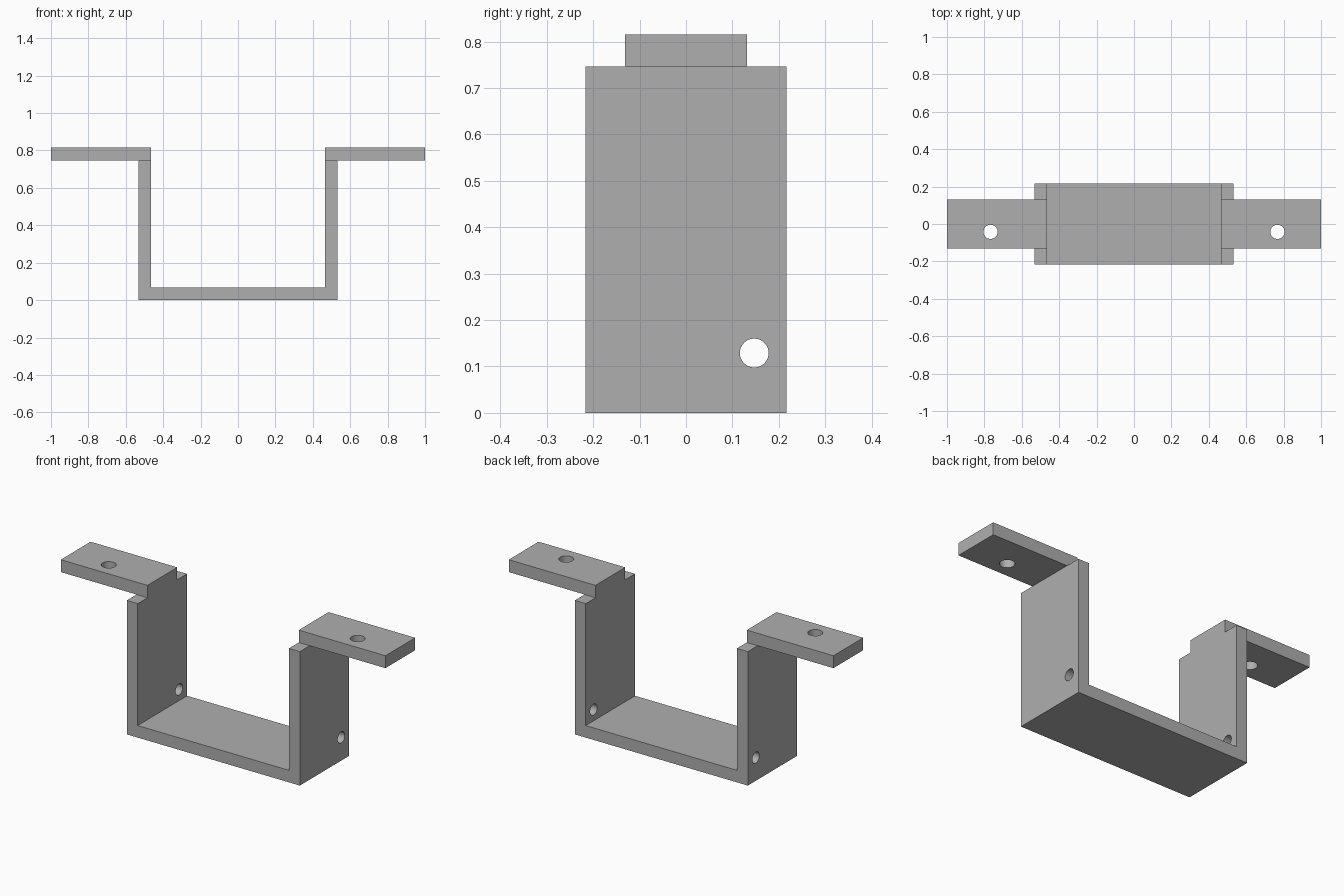
import bpy
import bmesh
from math import radians
from mathutils import Matrix

default_cube = bpy.data.objects.get("Cube")
if default_cube:
    bpy.data.objects.remove(default_cube, do_unlink=True)

# Main dimensions
T = 0.067            # plate thickness
OUTER = 0.533        # half width of the channel
INNER = OUTER - T
DEPTH = 0.217        # half depth of the channel
TAB_DEPTH = 0.131    # half depth of the mounting tabs
WALL_TOP = 0.746
TOP = 0.815

grey = bpy.data.materials.new("plain grey")
grey.use_nodes = True
colour = (0.43, 0.43, 0.43, 1)
grey.diffuse_color = colour
grey.node_tree.nodes["Principled BSDF"].inputs["Base Color"].default_value = colour


def make_object(name, bm):
    bmesh.ops.recalc_face_normals(bm, faces=bm.faces)
    mesh = bpy.data.meshes.new(name)
    bm.to_mesh(mesh)
    bm.free()
    obj = bpy.data.objects.new(name, mesh)
    bpy.context.collection.objects.link(obj)
    mesh.materials.append(grey)
    return obj


def extrude_profile(name, points, half_depth):
    """Extrude an x-z outline symmetrically along y."""
    bm = bmesh.new()
    face = bm.faces.new([bm.verts.new((x, -half_depth, z)) for x, z in points])
    result = bmesh.ops.extrude_face_region(bm, geom=[face])
    verts = [v for v in result["geom"] if isinstance(v, bmesh.types.BMVert)]
    bmesh.ops.translate(bm, verts=verts, vec=(0, 2 * half_depth, 0))
    return make_object(name, bm)


def drill(obj, centre, radius, length, axis):
    """Cut a round hole through a part along the x or z axis."""
    bm = bmesh.new()
    turn = Matrix.Rotation(radians(90), 4, "Y") if axis == "x" else Matrix()
    bmesh.ops.create_cone(bm, cap_ends=True, segments=48, radius1=radius,
                          radius2=radius, depth=length,
                          matrix=Matrix.Translation(centre) @ turn)
    cutter = make_object("hole_cutter", bm)
    cutter.hide_render = True
    mod = obj.modifiers.new("hole", "BOOLEAN")
    mod.operation = "DIFFERENCE"
    mod.solver = "EXACT"
    mod.object = cutter
    bpy.ops.object.select_all(action="DESELECT")
    obj.select_set(True)
    bpy.context.view_layer.objects.active = obj
    bpy.ops.object.modifier_apply(modifier=mod.name)
    bpy.data.objects.remove(cutter, do_unlink=True)
    bpy.ops.object.shade_smooth_by_angle(angle=radians(30))


# U-shaped channel: base and two upright walls, one cross hole through both
channel = extrude_profile("channel", [
    (-OUTER, 0), (OUTER, 0), (OUTER, WALL_TOP), (INNER, WALL_TOP),
    (INNER, T), (-INNER, T), (-INNER, WALL_TOP), (-OUTER, WALL_TOP)], DEPTH)
drill(channel, (0, 0.147, 0.129), 0.031, 3, "x")

# Narrower mounting tabs on the wall tops, each with a screw hole
for side, name in ((1, "left_tab"), (-1, "right_tab")):
    tab = extrude_profile(name, [
        (side * INNER, WALL_TOP), (side, WALL_TOP),
        (side, TOP), (side * INNER, TOP)], TAB_DEPTH)
    drill(tab, (side * 0.767, -0.042, TOP), 0.038, 1, "z")
